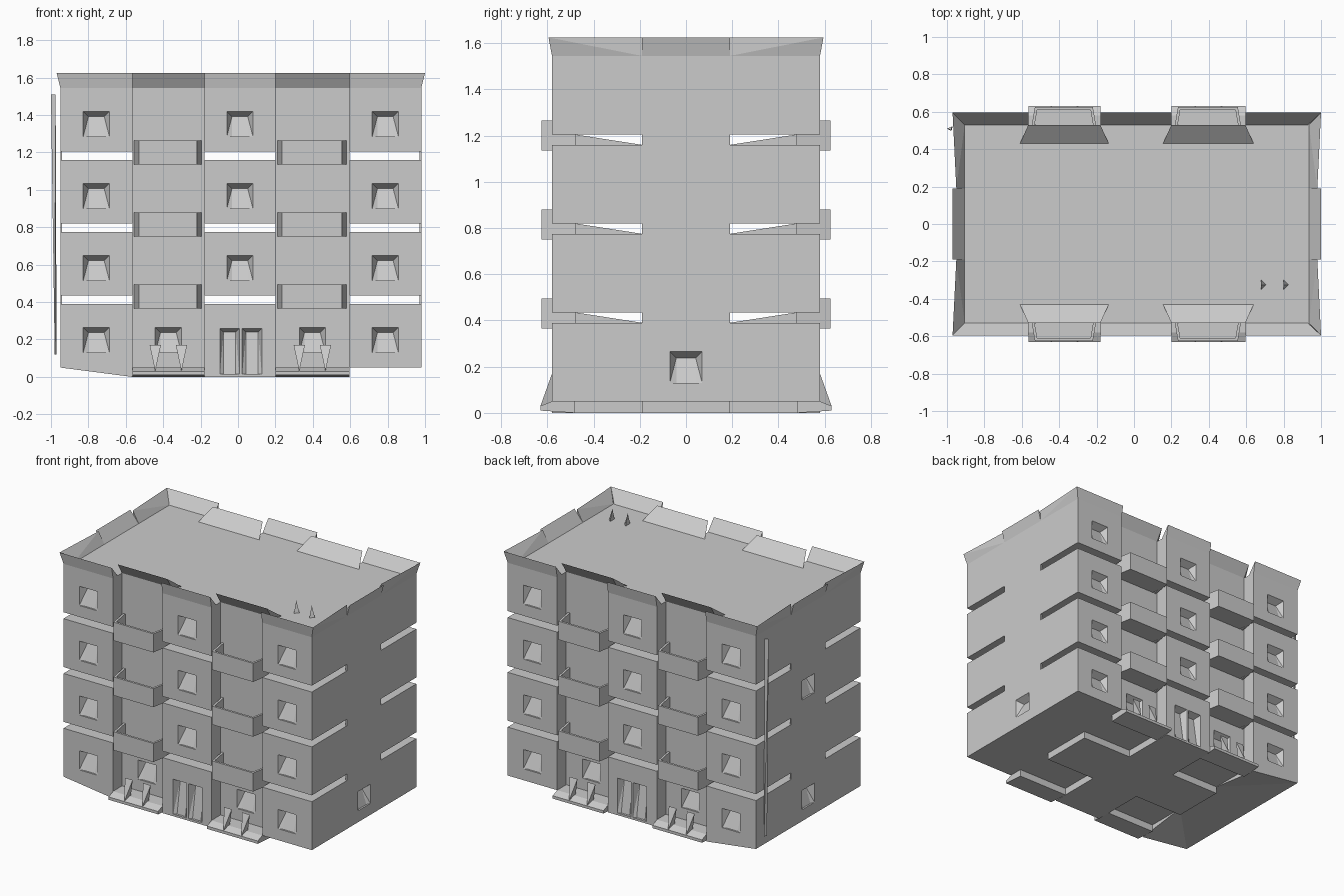
import bpy, bmesh
from mathutils import Vector

if "Cube" in bpy.data.objects:
    bpy.data.objects.remove(bpy.data.objects["Cube"], do_unlink=True)

mat = bpy.data.materials.new("pale_grey")
mat.use_nodes = True
GREY = (0.6, 0.6, 0.6, 1)
mat.diffuse_color = GREY
mat.node_tree.nodes["Principled BSDF"].inputs["Base Color"].default_value = GREY

COLS = [-0.95, -0.565, -0.18, 0.2, 0.595, 0.98]   # column edges
OUT, REC = 0.58, 0.48                             # wall and recessed wall
BASE, ROOF, TOP = 0.05, 1.545, 1.625
STEP, FLOOR_H = 0.385, 0.34
LEFT, RIGHT = COLS[0], COLS[-1]
FLOORS = [BASE + i * STEP for i in range(4)]
CORE = 0.19


def hull(bm, pts):
    """Convex solid around a few points."""
    part = bmesh.new()
    for p in pts:
        part.verts.new(p)
    bmesh.ops.convex_hull(part, input=part.verts[:])
    bmesh.ops.dissolve_limit(part, angle_limit=0.001, verts=part.verts[:], edges=part.edges[:])
    bmesh.ops.recalc_face_normals(part, faces=part.faces[:])
    tmp = bpy.data.meshes.new("tmp")
    part.to_mesh(tmp)
    part.free()
    bm.from_mesh(tmp)
    bpy.data.meshes.remove(tmp)


def box(bm, x0, x1, y0, y1, z0, z1):
    hull(bm, [(x, y, z) for x in (x0, x1) for y in (y0, y1) for z in (z0, z1)])


def finish(bm, name):
    me = bpy.data.meshes.new(name)
    bm.to_mesh(me)
    bm.free()
    me.materials.append(mat)
    ob = bpy.data.objects.new(name, me)
    bpy.context.collection.objects.link(ob)
    return ob


def cut(ob, cutter):
    mod = ob.modifiers.new("openings", "BOOLEAN")
    mod.operation, mod.solver, mod.object = "DIFFERENCE", "EXACT", cutter
    bpy.context.view_layer.update()
    me = bpy.data.meshes.new_from_object(ob.evaluated_get(bpy.context.evaluated_depsgraph_get()))
    ob.modifiers.clear()
    ob.data = me


# Storeys: one prism each, with the second and fourth columns set back
def wall_y(i):
    return REC if i % 2 else OUT


front = [(x, -wall_y(i)) for i in range(5) for x in COLS[i:i + 2]]
outline = front + [(x, -y) for x, y in reversed(front)]
bm = bmesh.new()
for z in FLOORS:
    face = bm.faces.new([bm.verts.new((x, y, z)) for x, y in outline])
    ext = bmesh.ops.extrude_face_region(bm, geom=[face])
    top = [v for v in ext["geom"] if isinstance(v, bmesh.types.BMVert)]
    bmesh.ops.translate(bm, verts=top, vec=(0, 0, FLOOR_H if z < 1 else ROOF - z))
bmesh.ops.recalc_face_normals(bm, faces=bm.faces[:])
storeys = finish(bm, "storeys")

# Links in the slots between storeys: thin end walls and recess walls
bm = bmesh.new()
for z in FLOORS[1:]:
    low = z - STEP + FLOOR_H
    box(bm, LEFT, LEFT + 0.01, -CORE, CORE, low, z)
    box(bm, RIGHT - 0.01, RIGHT, -CORE, CORE, low, z)
    for s in (-1, 1):
        for i in (1, 3):
            box(bm, COLS[i], COLS[i + 1], s * REC, s * (REC - 0.01), low, z)
            for x in (COLS[i], COLS[i + 1] - 0.01):
                hull(bm, [(x + d, s * y, h) for d in (0, 0.01)
                          for y, h in ((REC, low), (REC, z), (CORE, low))])
finish(bm, "slot_walls")

# Plinth below the ground floor
bm = bmesh.new()
box(bm, COLS[2], COLS[3], -OUT, OUT, 0, BASE)
for x0, x1 in ((COLS[1], COLS[2]), (COLS[3], COLS[4])):
    box(bm, x0, x1, -CORE, CORE, 0, BASE)
for s in (-1, 1):
    hull(bm, [(LEFT, s * OUT, BASE), (COLS[1], s * OUT, BASE), (COLS[1], s * OUT, 0),
              (COLS[1], s * CORE, BASE)])
plinth = finish(bm, "plinth")

# Window and door openings, with sloping panes
bm = bmesh.new()


def opening(place, u, z, w, h, deep, shallow, inset):
    corners = [(a * w / 2, b * h) for a in (-1, 1) for b in (0, 1)]
    rim = [place(u + a, d, z + b) for d in (-0.02, 0) for a, b in corners]
    back = [place(u + a * (1 - 2 * inset / w), deep if b else shallow, z + b * (1 - inset / h))
            for a, b in corners]
    hull(bm, rim + back)


for s in (-1, 1):
    for k, z in enumerate(FLOORS):
        for i in range(5):
            if (i % 2 and k) or (i == 2 and k == 0):
                continue

            def facade(u, d, h, w=None):
                return (u, s * (wall_y(i) - d), h)
            if i % 2 == 0 or k == 0:
                opening(facade, (COLS[i] + COLS[i + 1]) / 2, z + 0.08, 0.14, 0.135, 0.05, 0.012, 0.028)

    # Double door in the middle column
    def door_wall(u, d, h):
        return (u, s * (OUT - d), h)
    for u in (-0.045, 0.075):
        opening(door_wall, u, 0.015, 0.105, 0.245, 0.05, 0.015, 0.02)
# End windows
opening(lambda u, d, h: (RIGHT - d, u, h), 0, 0.13, 0.14, 0.135, 0.05, 0.012, 0.028)
for z in (FLOORS[0], FLOORS[2]):
    opening(lambda u, d, h: (LEFT + d, u, h), 0, z + 0.08, 0.14, 0.135, 0.05, 0.012, 0.028)
cutter = finish(bm, "opening_cutter")
cut(storeys, cutter)
cut(plinth, cutter)
bpy.data.objects.remove(cutter, do_unlink=True)

# Balconies: open trays on the recessed columns
bm = bmesh.new()
T = 0.015
for s in (-1, 1):
    for i in (1, 3):
        x0, x1 = COLS[i] + 0.035, COLS[i + 1] - 0.04
        for z in FLOORS[1:]:
            z0, z1 = z - 0.07, z + 0.06
            box(bm, x0, x1, s * REC, s * 0.625, z0, z0 + T)
            box(bm, x0, x1, s * (0.625 - T), s * 0.625, z0, z1)
            for x, flare in ((x0, -0.025), (x1 - T, 0.025)):
                hull(bm, [(x + d, s * 0.625, h) for d in (0, T) for h in (z0, z1)]
                     + [(x + d + flare, s * REC, h) for d in (0, T) for h in (z0, z1)])
finish(bm, "balconies")

# Entrance steps with pointed rail posts
bm = bmesh.new()
for s in (-1, 1):
    for i in (1, 3):
        x0, x1 = COLS[i], COLS[i + 1]
        hull(bm, [(x, s * y, z) for x in (x0, x1)
                  for y, z in ((REC, 0), (REC, BASE), (0.58, BASE), (0.63, 0.03), (0.63, 0.01))])
        mid = (x0 + x1) / 2
        for x in (mid - 0.07, mid + 0.07):
            hull(bm, [(x - 0.03, s * 0.58, 0.17), (x + 0.03, s * 0.58, 0.17),
                      (x, s * 0.56, 0.03), (x, s * 0.63, 0.03)])
finish(bm, "entrance_steps")

# Flared cornice round the roof
bm = bmesh.new()
for s in (-1, 1):
    for i in range(5):
        x0, x1, w = COLS[i], COLS[i + 1], wall_y(i)
        over = 0.05 if i % 2 else 0.015
        in0, in1 = (x0 - 0.045, x1 + 0.045) if i % 2 else (x0, x1)
        out0, out1 = x0, x1
        if i == 0:
            in0, out0 = LEFT + 0.04, LEFT - 0.02
        if i == 4:
            in1, out1 = RIGHT - 0.05, RIGHT + 0.02
        hull(bm, [(in0, s * (w - 0.05), ROOF), (in1, s * (w - 0.05), ROOF),
                  (x0, s * w, ROOF), (x1, s * w, ROOF),
                  (out0, s * (w + over), TOP), (out1, s * (w + over), TOP)])
for x, d in ((LEFT, -1), (RIGHT, 1)):
    hull(bm, [(x + d * a, y, z) for y in (-CORE, CORE)
              for a, z in ((-0.045, ROOF), (0, ROOF), (0.02, TOP))])
    for s in (-1, 1):
        hull(bm, [(x - d * 0.045, s * (OUT - 0.05), ROOF), (x, s * OUT, ROOF),
                  (x + d * 0.02, s * (OUT + 0.015), TOP),
                  (x - d * 0.045, s * CORE, ROOF), (x, s * CORE, ROOF), (x, s * CORE, TOP)])
finish(bm, "cornice")

# Roof vents and the drainpipe at the back left corner
bm = bmesh.new()
for x in (0.68, 0.8):
    hull(bm, [(x, -0.35, ROOF), (x, -0.3, ROOF), (x + 0.025, -0.325, ROOF), (x, -0.325, TOP)])
finish(bm, "roof_vents")
bm = bmesh.new()
hull(bm, [(-1, 0.51, 1.51), (-0.975, 0.5, 1.51), (-0.975, 0.52, 1.51),
          (-0.98, 0.5, 0.12), (-0.97, 0.52, 0.12)])
finish(bm, "drainpipe")
